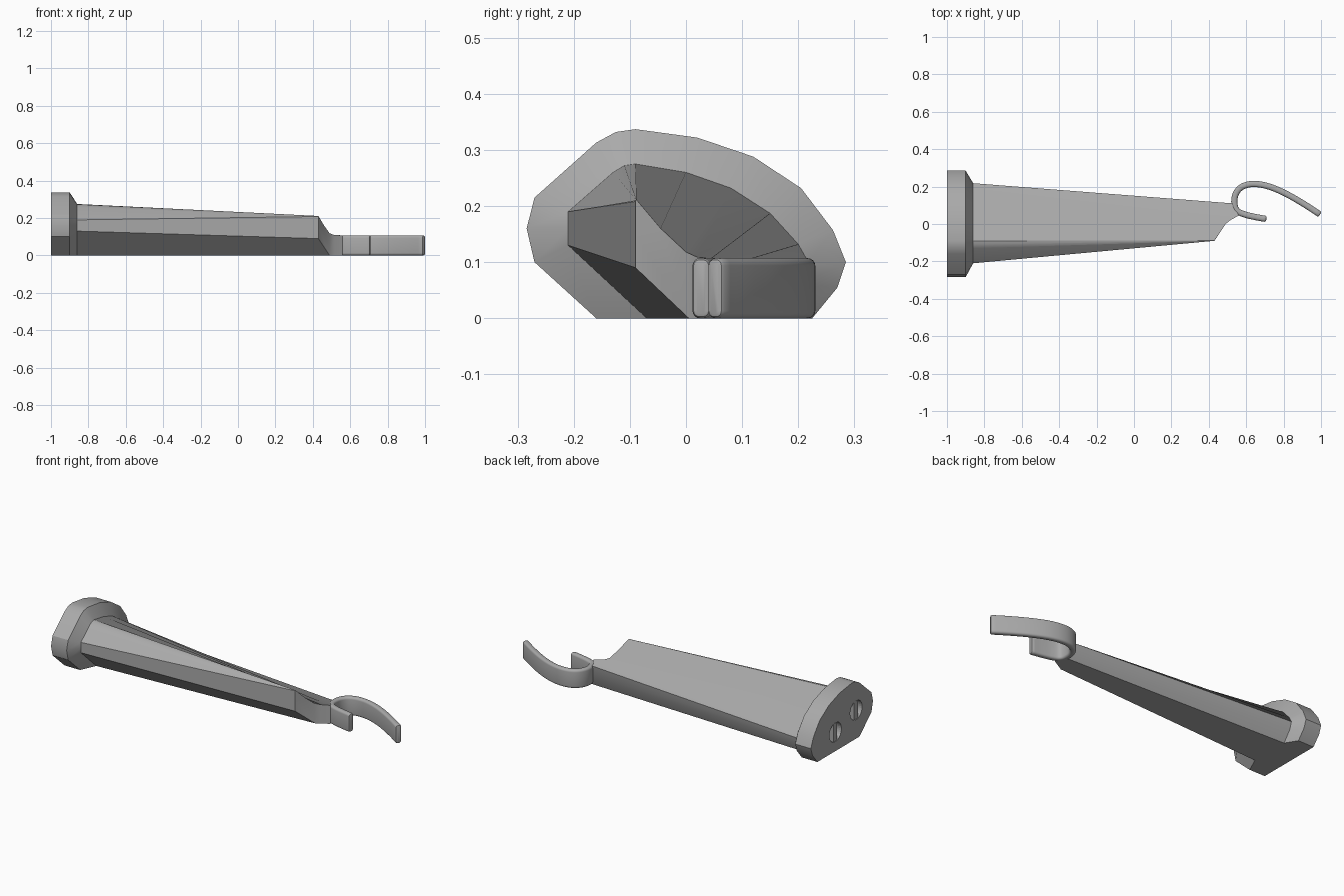
import bpy, bmesh, math
from mathutils import Vector

if "Cube" in bpy.data.objects:
    bpy.data.objects.remove(bpy.data.objects["Cube"])

gray = bpy.data.materials.new("plain gray")
gray.diffuse_color = (0.4, 0.4, 0.4, 1)
gray.use_nodes = True
gray.node_tree.nodes["Principled BSDF"].inputs["Base Color"].default_value = gray.diffuse_color


def finish(name, bm, angle=28, smooth=True):
    """Turn a bmesh into a named, coloured object."""
    bmesh.ops.remove_doubles(bm, verts=bm.verts, dist=0.0004)
    bmesh.ops.recalc_face_normals(bm, faces=bm.faces)
    mesh = bpy.data.meshes.new(name)
    bm.to_mesh(mesh)
    bm.free()
    mesh.materials.append(gray)
    ob = bpy.data.objects.new(name, mesh)
    bpy.context.collection.objects.link(ob)
    if smooth:
        shade(ob, angle)
    return ob


def shade(ob, angle):
    bpy.ops.object.select_all(action='DESELECT')
    ob.select_set(True)
    bpy.context.view_layer.objects.active = ob
    bpy.ops.object.shade_smooth_by_angle(angle=math.radians(angle))


def loft(bm, rings):
    """Skin closed rings of equal length; returns the vertex rings."""
    vs = [[bm.verts.new(p) for p in r] for r in rings]
    n = len(vs[0])
    for a, b in zip(vs, vs[1:]):
        for i in range(n):
            j = (i + 1) % n
            bm.faces.new((a[i], a[j], b[j], b[i]))
    return vs


# Rails of the body: flange (y, z), arm root (y, z), arm tip (x, y, z)
RAILS = [
    (-.16, 0, -.07, 0, .49, .005, 0),
    (-.27, .10, -.21, .13, .43, -.09, .09),
    (-.284, .16, -.21, .16, .43, -.09, .15),
    (-.27, .215, -.21, .19, .43, -.09, .208),
    (-.16, .313, -.13, .26, .43, -.09, .21),
    (-.125, .332, -.11, .272, .43, -.089, .211),
    (-.09, .337, -.09, .275, .43, -.088, .211),
    (.02, .322, 0, .26, .46, -.045, .16),
    (.12, .288, .08, .232, .49, 0, .118),
    (.205, .232, .15, .187, .515, .02, .109),
    (.262, .157, .20, .132, .56, .045, .107),
    (.285, .10, .218, .10, .53, .11, .105),
    (.27, .055, .205, .06, .53, .11, .05),
    (.225, 0, .16, 0, .53, .11, 0),
    (.07, 0, .07, 0, .56, .045, 0),
    (0, 0, 0, 0, .515, .02, 0),
]

# Wall flange and tapered arm in one body
bm = bmesh.new()
rings = [[(x, r[0], r[1]) for r in RAILS] for x in (-1, -.9)]
rings.append([(-.86, r[2], r[3]) for r in RAILS])
rings.append([r[4:7] for r in RAILS])
v = loft(bm, rings)
bm.faces.new(v[0])
t = v[3]
for ids in ((0, 1, 2, 3, 4, 5, 6, 7, 8), (0, 8, 9, 15), (15, 9, 10, 14),
            (14, 10, 11, 12, 13)):
    bm.faces.new([t[i] for i in ids])
body = finish("flange_and_arm", bm, smooth=False)

# Round mounting sockets in the wall face, each with a central rib
for k, (y, z) in enumerate(((.06, .11), (-.13, .165))):
    bpy.ops.mesh.primitive_cylinder_add(vertices=32, radius=.055, depth=.1,
                                        location=(-1, y, z), rotation=(0, math.pi / 2, 0))
    cutter = bpy.context.object
    cutter.name = f"socket_cutter_{k + 1}"
    cutter.hide_render = True
    cutter.hide_set(True)
    cut = body.modifiers.new("socket", 'BOOLEAN')
    cut.object = cutter
    cut.solver = 'EXACT'
    bm = bmesh.new()
    bmesh.ops.create_cube(bm, size=1)
    for p in bm.verts:
        p.co = (-.974 + p.co.x * .05, y + p.co.y * .035, z + p.co.z * .104)
    finish(f"socket_rib_{k + 1}", bm)
shade(body, 28)

# Hook: rounded strip swept along a smooth curl
PATH = [(.70, .028), (.65, .037), (.595, .05), (.555, .068), (.538, .10), (.54, .15),
        (.565, .19), (.61, .211), (.67, .212), (.74, .194), (.82, .158), (.91, .106),
        (.988, .055)]
pts = [Vector(p) for p in PATH]
ext = [2 * pts[0] - pts[1]] + pts + [2 * pts[-1] - pts[-2]]
path = []
for i in range(1, len(ext) - 2):
    a, b, c, d = ext[i - 1:i + 3]
    for s in range(5):
        u = s / 5
        path.append(.5 * (2 * b + (c - a) * u + (2 * a - 5 * b + 4 * c - d) * u * u
                          + (3 * b - a - 3 * c + d) * u ** 3))
path.append(pts[-1])

HALF_T, HEIGHT, RAD = .0165, .107, .013


def section(inset):
    """Rounded rectangle (offset across strip, z), shrunk by inset."""
    out = []
    w, h, r = HALF_T - inset, HEIGHT / 2 - inset, max(RAD - inset, .002)
    for q, (sx, sz) in enumerate(((1, 1), (-1, 1), (-1, -1), (1, -1))):
        for s in range(5):
            ang = math.pi / 2 * (q + s / 4)
            out.append((sx * (w - r) + r * math.cos(ang),
                        HEIGHT / 2 + sz * (h - r) + r * math.sin(ang)))
    return out


def ring(i, inset=0, push=0):
    tan = (path[min(i + 1, len(path) - 1)] - path[max(i - 1, 0)]).normalized()
    p = path[i] + tan * push
    return [(p.x - tan.y * o, p.y + tan.x * o, z) for o, z in section(inset)]


last = len(path) - 1
rings = [ring(0, .008, -.008), ring(0, .003, -.006)]
rings += [ring(i) for i in range(last + 1)]
rings += [ring(last, .003, .006), ring(last, .008, .008)]
bm = bmesh.new()
v = loft(bm, rings)
bm.faces.new(v[0])
bm.faces.new(v[-1])
finish("hook", bm, 40)
